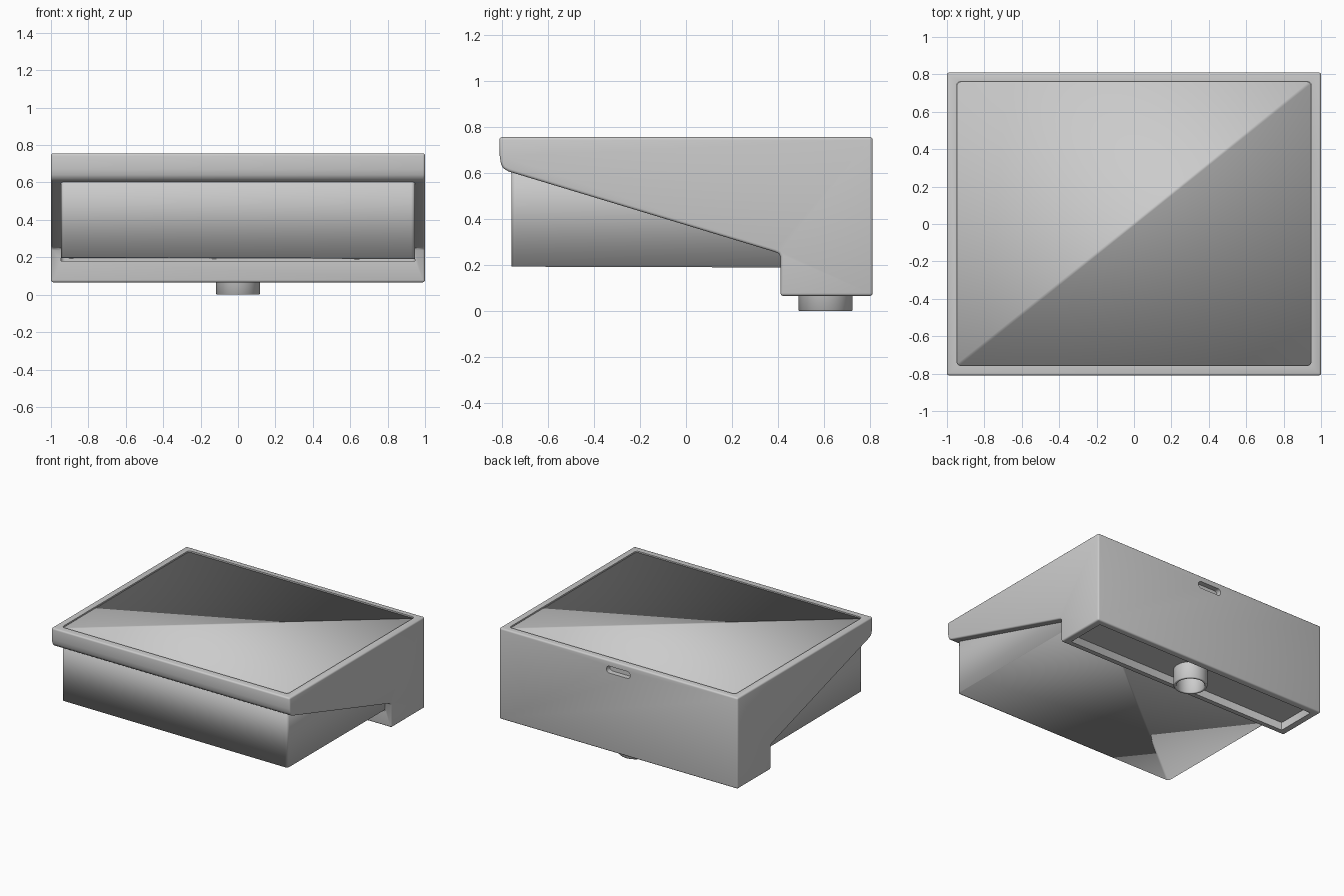
import bpy, bmesh, math

if "Cube" in bpy.data.objects:
    bpy.data.objects.remove(bpy.data.objects["Cube"])


def make(name, verts, faces):
    me = bpy.data.meshes.new(name)
    me.from_pydata(verts, [], faces)
    bm = bmesh.new()
    bm.from_mesh(me)
    bmesh.ops.recalc_face_normals(bm, faces=bm.faces)
    bm.to_mesh(me)
    bm.free()
    ob = bpy.data.objects.new(name, me)
    bpy.context.collection.objects.link(ob)
    return ob


def prism(name, outline, axis, a, b):
    """Extrude a 2D outline along x, y or z from a to b."""
    n = len(outline)
    verts = []
    for t in (a, b):
        for p in outline:
            v = list(p)
            v.insert(axis, t)
            verts.append(v)
    faces = [tuple(range(n)), tuple(range(n, 2 * n))]
    faces += [(i, (i + 1) % n, n + (i + 1) % n, n + i) for i in range(n)]
    return make(name, verts, faces)


def rounded(cx, cy, hx, hy, r, seg):
    """Rounded rectangle outline."""
    pts = []
    for k, (sx, sy) in enumerate(((1, 1), (-1, 1), (-1, -1), (1, -1))):
        for i in range(seg + 1):
            t = math.pi / 2 * (k + i / seg)
            pts.append((cx + sx * (hx - r) + r * math.cos(t),
                        cy + sy * (hy - r) + r * math.sin(t)))
    return pts


def apply(ob, mod):
    bpy.context.view_layer.objects.active = ob
    bpy.ops.object.modifier_apply(modifier=mod.name)


def cut(ob, cutter):
    m = ob.modifiers.new("cut", 'BOOLEAN')
    m.object, m.operation, m.solver = cutter, 'DIFFERENCE', 'EXACT'
    apply(ob, m)
    bpy.data.objects.remove(cutter)


def smooth(ob, angle):
    bpy.ops.object.select_all(action='DESELECT')
    ob.select_set(True)
    bpy.context.view_layer.objects.active = ob
    bpy.ops.object.shade_smooth_by_angle(angle=math.radians(angle))


# Outer housing: side profile extruded across the width, softened edges
profile = [(0.81, 0.066), (0.81, 0.755), (-0.81, 0.755), (-0.808, 0.67),
           (-0.803, 0.64), (-0.793, 0.62), (-0.77, 0.606),
           (0.385, 0.257), (0.402, 0.25), (0.41, 0.237), (0.41, 0.066)]
housing = prism("housing", profile, 0, -1, 1)
bev = housing.modifiers.new("bevel", 'BEVEL')
bev.width, bev.segments = 0.012, 3
bev.limit_method, bev.angle_limit = 'ANGLE', math.radians(50)
apply(housing, bev)

# Basin opening, shallow underside recess and overflow slot in the back
cut(housing, prism("basin_cutter", rounded(0, 0.003, 0.947, 0.760, 0.022, 4), 2, 0.18, 1))
cut(housing, prism("recess_cutter", rounded(0, 0.608, 0.946, 0.153, 0.01, 2), 2, -0.1, 0.125))
cut(housing, prism("slot_cutter", rounded(0, 0.685, 0.1, 0.026, 0.0255, 6), 1, 0.77, 0.9))
smooth(housing, 35)

# Basin block: rounded corners, gently falling underside, closed just under the rim.
# Both caps are split along the same diagonal and shaded smooth with the walls.
ring = rounded(0, 0.0015, 0.946, 0.7595, 0.02, 4)
n = len(ring)
verts = [(x, y, 0.194 - 0.0035 * x - 0.003 * y) for x, y in ring]
verts += [(x, y, 0.745) for x, y in ring]
start, end = 2, n // 2 + 2
half_a = list(range(start, end + 1))
half_b = [i % n for i in range(end, start + n + 1)]
faces = [tuple(i + o for i in half) for half in (half_a, half_b) for o in (0, n)]
faces += [(i, (i + 1) % n, n + (i + 1) % n, n + i) for i in range(n)]
basin = make("basin", verts, faces)
for p in basin.data.polygons:
    p.use_smooth = True

# Drain pipe: hollow tube under the housing
N, cy = 48, 0.605
rings = [(0.117, 0.13), (0.117, 0.004), (0.113, 0.0), (0.101, 0.0), (0.097, 0.004), (0.097, 0.13)]
verts = [(r * math.cos(2 * math.pi * i / N), cy + r * math.sin(2 * math.pi * i / N), z)
         for r, z in rings for i in range(N)]
R = len(rings)
faces = [(k * N + i, k * N + (i + 1) % N, (k + 1) % R * N + (i + 1) % N, (k + 1) % R * N + i)
         for k in range(R) for i in range(N)]
drain = make("drain_pipe", verts, faces)
smooth(drain, 50)
